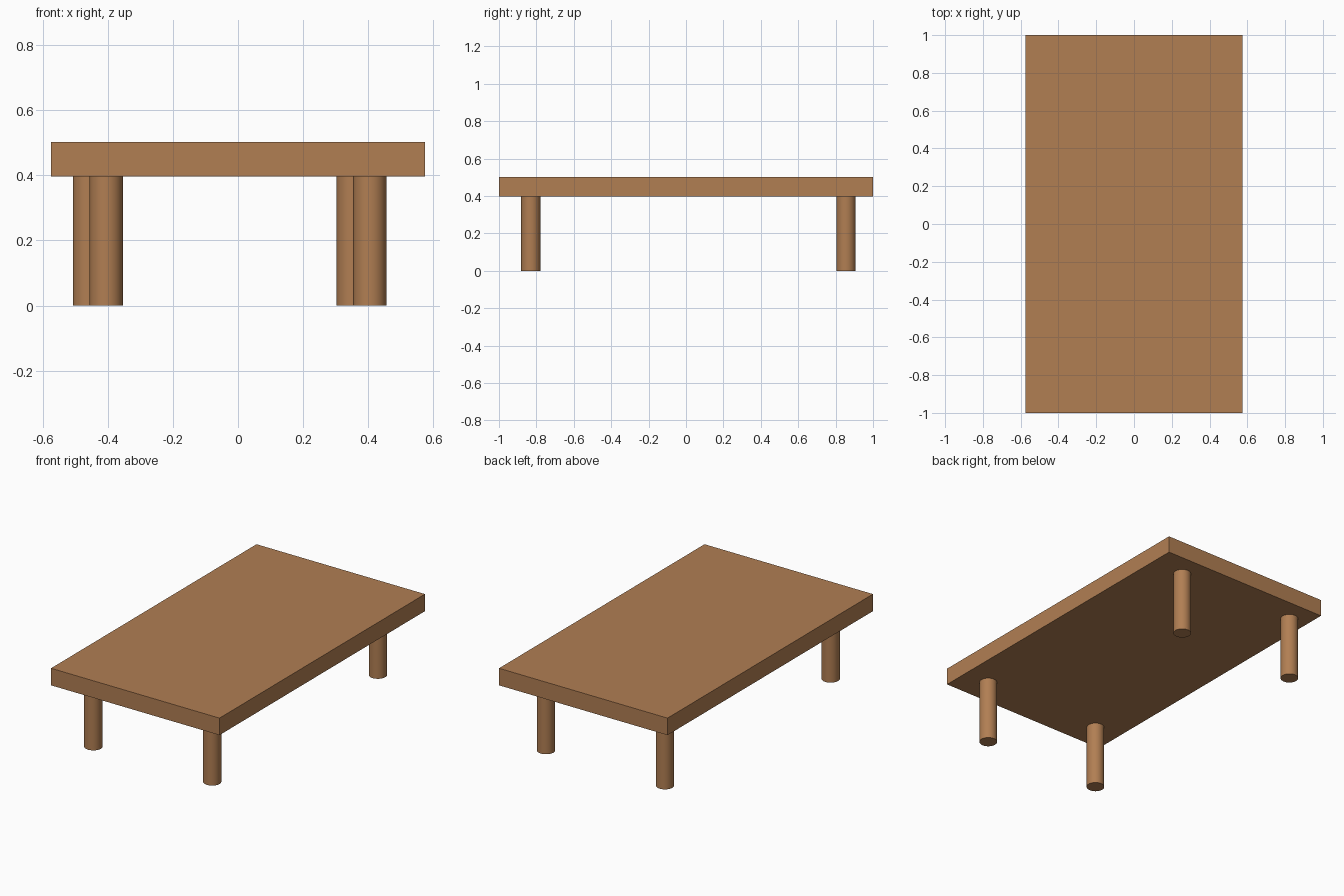
import bpy

if "Cube" in bpy.data.objects:
    bpy.data.objects.remove(bpy.data.objects["Cube"])

wood = bpy.data.materials.new("brown wood")
wood.diffuse_color = (0.44, 0.21, 0.086, 1)
wood.use_nodes = True
wood.node_tree.nodes["Principled BSDF"].inputs["Base Color"].default_value = wood.diffuse_color

TOP_Z, UNDER_Z, LEG_R = 0.502, 0.397, 0.051

# Table top slab
bpy.ops.mesh.primitive_cube_add(size=1, location=(0, 0, (TOP_Z + UNDER_Z) / 2))
top = bpy.context.object
top.name = "table_top"
top.scale = (1.148, 2.0, TOP_Z - UNDER_Z)
bpy.ops.object.transform_apply(location=False, rotation=False, scale=True)
top.data.materials.append(wood)


# Round leg reaching the underside of the slab
def add_leg(name, x, y):
    bpy.ops.mesh.primitive_cylinder_add(vertices=48, radius=LEG_R, depth=UNDER_Z,
                                        location=(x, y, UNDER_Z / 2))
    leg = bpy.context.object
    leg.name = name
    leg.data.materials.append(wood)
    bpy.ops.object.shade_smooth_by_angle()


# The rear pair sits slightly further left than the front pair
for name, x, y in (("front_left_leg", -0.405, -0.83),
                   ("front_right_leg", 0.405, -0.83),
                   ("back_left_leg", -0.456, 0.856),
                   ("back_right_leg", 0.354, 0.856)):
    add_leg(name, x, y)
